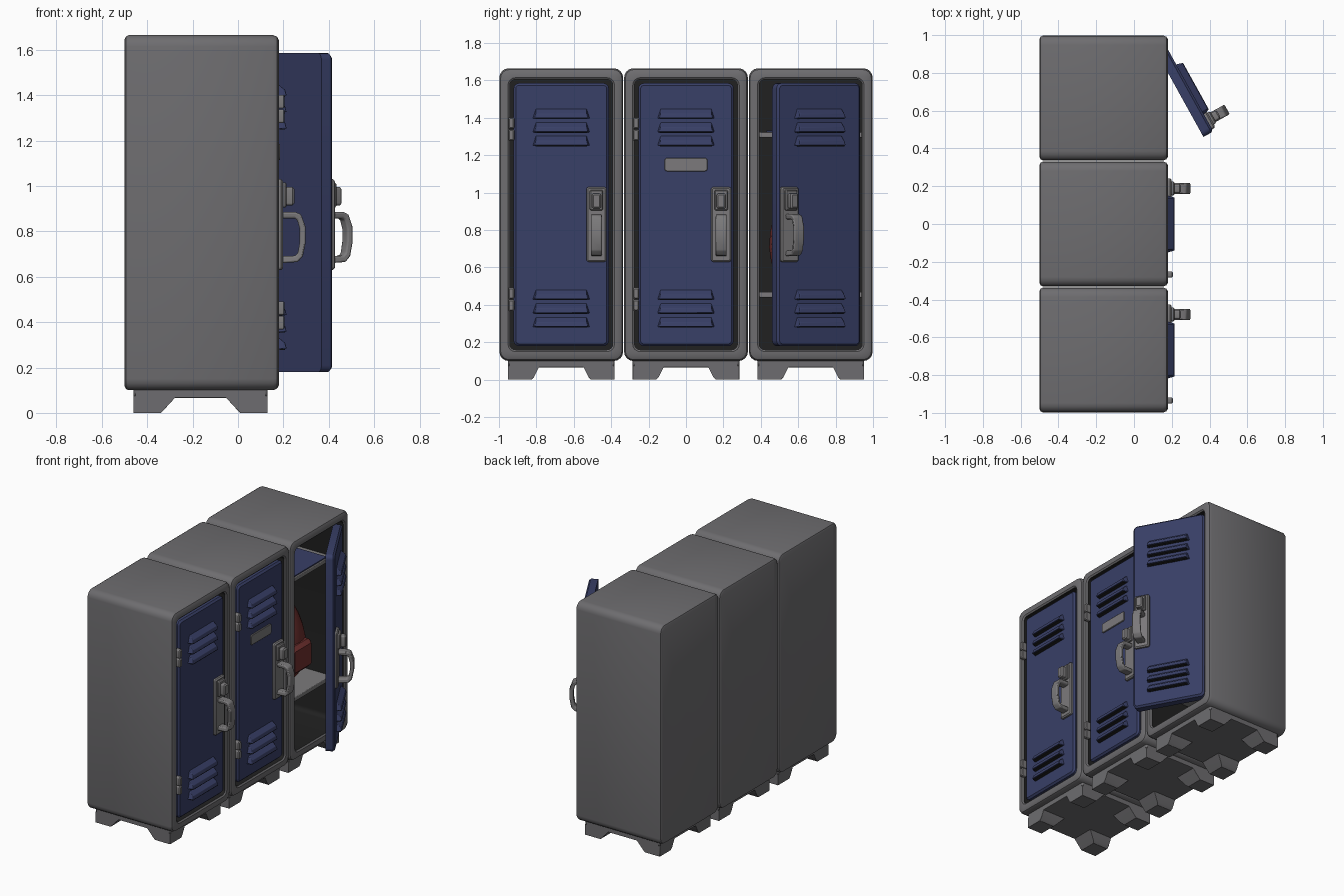
import bpy, bmesh, math
from mathutils import Matrix, Vector

if "Cube" in bpy.data.objects:
    bpy.data.objects.remove(bpy.data.objects["Cube"])


def material(name, rgb):
    m = bpy.data.materials.new(name)
    m.diffuse_color = (*rgb, 1)
    m.use_nodes = True
    m.node_tree.nodes["Principled BSDF"].inputs["Base Color"].default_value = m.diffuse_color
    return m


GREY = material("steel grey", (0.155, 0.152, 0.16))
LIGHT = material("handle grey", (0.20, 0.195, 0.20))
BLUE = material("door blue", (0.040, 0.050, 0.135))
DARK = material("interior dark", (0.015, 0.015, 0.015))
RED = material("bag red", (0.16, 0.03, 0.028))


def finish(bm, name, mats, matrix=None, bevel=0.0, rule=None):
    bmesh.ops.recalc_face_normals(bm, faces=bm.faces[:])
    if rule:
        for f in bm.faces:
            f.material_index = rule(f.calc_center_median())
    me = bpy.data.meshes.new(name)
    bm.to_mesh(me)
    bm.free()
    ob = bpy.data.objects.new(name, me)
    bpy.context.collection.objects.link(ob)
    for m in mats:
        me.materials.append(m)
    if matrix:
        ob.matrix_world = matrix
    if bevel:
        mod = ob.modifiers.new("soft edges", 'BEVEL')
        mod.width, mod.segments, mod.limit_method = bevel, 2, 'ANGLE'
    bpy.ops.object.select_all(action='DESELECT')
    ob.select_set(True)
    bpy.context.view_layer.objects.active = ob
    bpy.ops.object.shade_smooth_by_angle(angle=math.radians(35))
    return ob


def rounded(x, cy, cz, hw, hh, r, n=4):
    """Rounded rectangle ring in the y-z plane."""
    pts = []
    for q, (sy, sz) in enumerate([(1, 1), (-1, 1), (-1, -1), (1, -1)]):
        for i in range(n + 1):
            a = math.pi / 2 * (q + i / n)
            pts.append((x, cy + sy * (hw - r) + r * math.cos(a),
                        cz + sz * (hh - r) + r * math.sin(a)))
    return pts


def loft(rings):
    bm = bmesh.new()
    loops = [[bm.verts.new(p) for p in ring] for ring in rings]
    for a, b in zip(loops, loops[1:]):
        for i in range(len(a)):
            j = (i + 1) % len(a)
            bm.faces.new((a[i], a[j], b[j], b[i]))
    bm.faces.new(loops[0])
    bm.faces.new(loops[-1])
    return bm


def slab(x0, x1, cy, cz, hw, hh, r, edge):
    """Rounded panel with a chamfered outer face."""
    return loft([rounded(x0, cy, cz, hw, hh, r),
                 rounded(x1 - edge, cy, cz, hw, hh, r),
                 rounded(x1, cy, cz, hw - edge, hh - edge, max(r - edge, 0.004))])


def hull(*point_sets):
    bm = bmesh.new()
    for pts in point_sets:
        vs = [bm.verts.new(p) for p in pts]
        bmesh.ops.convex_hull(bm, input=vs)
    return bm


def box(x0, x1, y0, y1, z0, z1):
    return [(x, y, z) for x in (x0, x1) for y in (y0, y1) for z in (z0, z1)]


def cabinet(cy):
    # hollow rounded shell with a front rim
    cz, hw, hh = 0.8825, 0.331, 0.7825
    ow, oh = 0.275, 0.7225
    bm = loft([rounded(-0.5, cy, cz, hw - .018, hh - .018, .035),
               rounded(-0.494, cy, cz, hw - .006, hh - .006, .045),
               rounded(-0.482, cy, cz, hw, hh, .05),
               rounded(0.155, cy, cz, hw, hh, .05),
               rounded(0.172, cy, cz, hw - .007, hh - .007, .045),
               rounded(0.18, cy, cz, hw - .022, hh - .022, .035),
               rounded(0.18, cy, cz, ow + .01, oh + .01, .04),
               rounded(0.172, cy, cz, ow, oh, .03),
               rounded(0.145, cy, cz, ow, oh, .03),
               rounded(-0.46, cy, cz, ow, oh, .03)])

    def inside(c):
        return int(-0.47 < c.x < 0.165 and abs(c.y - cy) < ow + .002
                   and abs(c.z - cz) < oh + .002)
    finish(bm, "cabinet", [GREY, DARK], rule=inside)

    # base plate and four flared feet
    finish(hull(box(-.46, .13, cy - .285, cy + .285, .066, .13)), "base_plate", [GREY], bevel=.008)
    feet = []
    for sx in (-1, 1):
        for sy in (-1, 1):
            ox, oy = -0.165 + sx * .295, cy + sy * .285
            pts = []
            for z, lx, ly in ((0, .12, .125), (.015, .135, .14), (.075, .19, .17)):
                pts += [(ox - sx * a, oy - sy * b, z) for a in (0, lx) for b in (0, ly)]
            feet.append(pts)
    finish(hull(*feet), "feet", [GREY], bevel=.012)


def door(origin, angle, side, hinges):
    """Local x points outward, local y runs from the hinge to the free edge."""
    M = Matrix.Translation(origin) @ Matrix.Rotation(angle, 4, 'Z')
    mid = side * 0.255
    finish(slab(-.06, 0, mid, .8825, .255, .703, .03, .012), "door", [BLUE], M)

    # louvres, open at the bottom
    for i, z in enumerate((1.395, 1.322, 1.25, .428, .354, .28)):
        pts = [(-.01, mid + s * .155, z) for s in (-1, 1)]
        pts += [(.036, mid + s * .142, z + .004) for s in (-1, 1)]
        pts += [(.03, mid + s * .135, z + .028) for s in (-1, 1)]
        pts += [(-.005, mid + s * .135, z + .057) for s in (-1, 1)]
        finish(hull(pts), "louvre", [BLUE], M, bevel=.004)
        slot = box(.004, .03, mid - .138, mid + .138, z - .002, z + .001)
        finish(hull(slot), "louvre_slot", [DARK], M)

    # latch plate, push button and pull handle
    hy = side * 0.443
    finish(slab(-.005, .02, hy, .83, .054, .2, .014, .008), "latch_plate", [LIGHT], M)
    finish(slab(.015, .036, hy, .96, .036, .055, .01, .006), "latch_button_frame", [LIGHT], M)
    finish(slab(.02, .07, hy, .955, .024, .04, .01, .008), "latch_button", [LIGHT], M)
    outer = [(.01, .66), (.085, .665), (.108, .69), (.12, .75), (.12, .82), (.1, .875), (.075, .885), (.01, .885)]
    inner = [(.01, .69), (.075, .693), (.086, .705), (.094, .755), (.094, .81), (.083, .85), (.07, .857), (.01, .857)]
    bm = bmesh.new()
    rows = [[bm.verts.new((n, hy + u, z)) for n, z in prof]
            for prof, u in ((outer, .03), (outer, -.03), (inner, -.026), (inner, .026))]
    for a, b in zip(rows, rows[1:] + rows[:1]):
        for i in range(len(outer) - 1):
            bm.faces.new((a[i], a[i + 1], b[i + 1], b[i]))
    for k in (0, -1):
        bm.faces.new([r[k] for r in rows])
    finish(bm, "pull_handle", [LIGHT], M, bevel=.007)

    # hinge knuckles
    if hinges:
        for z in (1.34, .43):
            for dz in (-.032, .032):
                finish(slab(-.01, .028, side * -.012, z + dz, .016, .03, .008, .006),
                       "hinge", [LIGHT], M)


for cy in (-0.667, 0, 0.667):
    cabinet(cy)
for cy in (-0.667, 0):
    door(Vector((0.178, cy - .255, 0)), 0, 1, True)
door(Vector((0.173, 0.936, 0)), math.radians(29), -1, False)

# blank tag on the middle door
finish(slab(.175, .186, 0, 1.15, .115, .036, .015, .003), "tag_plate", [LIGHT])

# shelves and contents of the open cabinet
for z in (.455, 1.31):
    finish(hull(box(-.46, .08, .393, .941, z - .015, z + .015)), "shelf", [LIGHT], bevel=.004)
finish(hull(box(-.4, .07, .43, .9, 1.324, 1.332)), "folded_cloth", [BLUE])

# soft bag standing on the lower shelf
bm = bmesh.new()
bmesh.ops.create_uvsphere(bm, u_segments=20, v_segments=12, radius=1)
for v in bm.verts:
    w = 1 - .25 * v.co.z
    v.co = (-.14 + .17 * w * v.co.x, .65 + .2 * w * v.co.y, .79 + .32 * v.co.z)
finish(bm, "bag", [RED])
finish(slab(-.02, .06, .65, .7, .12, .1, .04, .025), "bag_pocket", [RED])
